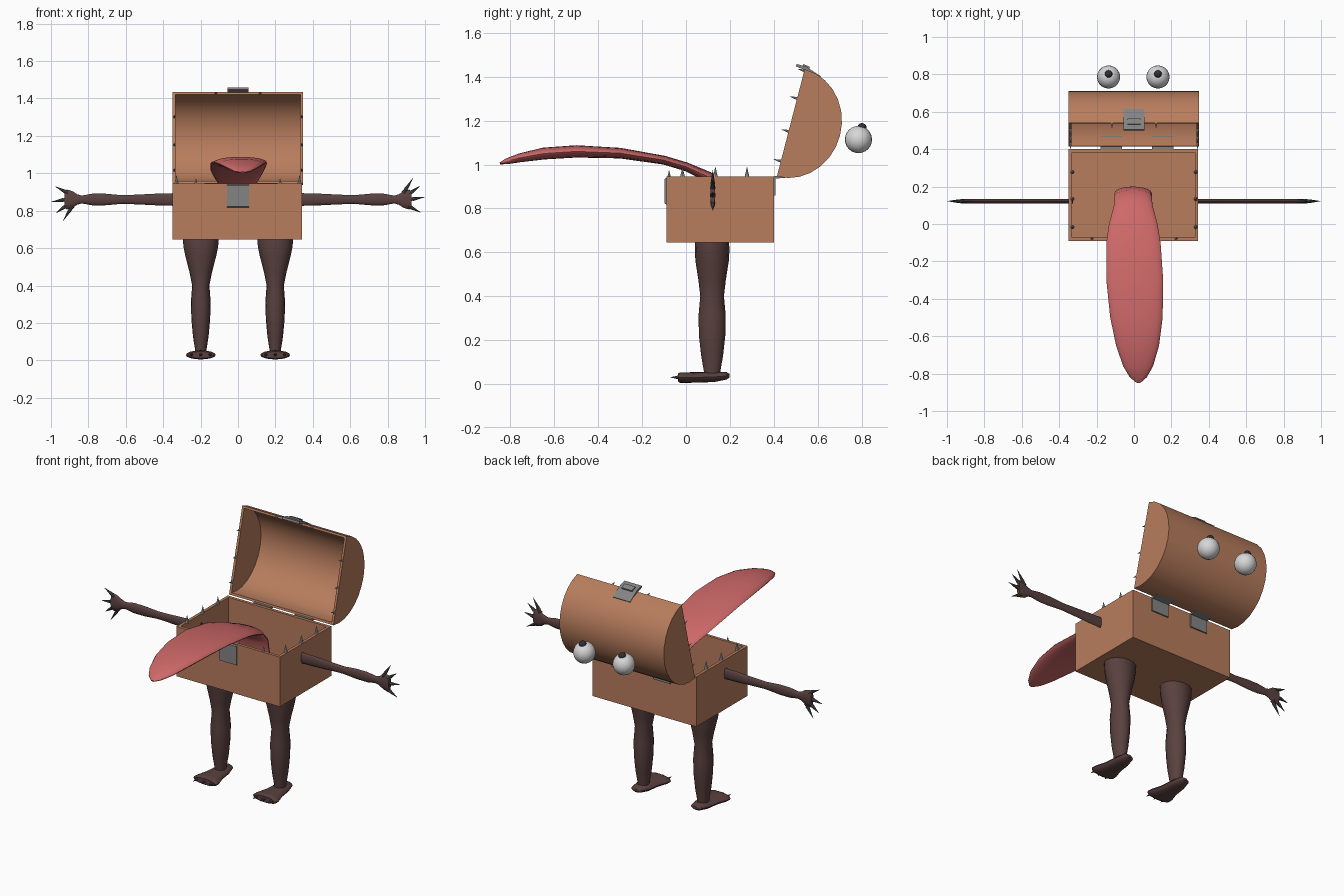
import bpy, bmesh, math
from mathutils import Vector, Matrix

if "Cube" in bpy.data.objects:
    bpy.data.objects.remove(bpy.data.objects["Cube"])

def mat(name, c):
    m = bpy.data.materials.new(name)
    m.diffuse_color = (*c, 1)
    m.use_nodes = True
    m.node_tree.nodes["Principled BSDF"].inputs["Base Color"].default_value = m.diffuse_color
    return m

WOOD = mat("wood", (0.48, 0.205, 0.11))
SKIN = mat("dark_skin", (0.10, 0.053, 0.05))
TONGUE = mat("tongue_pink", (0.62, 0.14, 0.14))
METAL = mat("grey_metal", (0.23, 0.23, 0.23))
CLAW = mat("claw_grey", (0.075, 0.08, 0.08))
TOOTH = mat("tooth_grey", (0.40, 0.41, 0.40))
WHITE = mat("eye_white", (0.68, 0.68, 0.68))
BLACK = mat("pupil_black", (0.03, 0.03, 0.033))

def finish(name, bm, material, smooth=True):
    bmesh.ops.recalc_face_normals(bm, faces=bm.faces)
    me = bpy.data.meshes.new(name)
    bm.to_mesh(me)
    bm.free()
    me.materials.append(material)
    ob = bpy.data.objects.new(name, me)
    bpy.context.collection.objects.link(ob)
    if smooth:
        bpy.context.view_layer.objects.active = ob
        ob.select_set(True)
        bpy.ops.object.shade_smooth_by_angle(angle=math.radians(40))
        ob.select_set(False)
    return ob

def loft(name, rings, material, n=16):
    """rings: (centre, half-axis u, half-axis v), joined into a closed tube"""
    bm = bmesh.new()
    loops = []
    for c, u, v in rings:
        c, u, v = Vector(c), Vector(u), Vector(v)
        loops.append([bm.verts.new(c + u * math.cos(a) + v * math.sin(a))
                      for a in (2 * math.pi * i / n for i in range(n))])
    for a, b in zip(loops, loops[1:]):
        for i in range(n):
            j = (i + 1) % n
            bm.faces.new((a[i], a[j], b[j], b[i]))
    bm.faces.new(loops[0])
    bm.faces.new(loops[-1])
    return finish(name, bm, material)

def prism(bm, profile, x0, x1):
    """extrude a (y, z) outline along x"""
    a = [bm.verts.new((x0, y, z)) for y, z in profile]
    b = [bm.verts.new((x1, y, z)) for y, z in profile]
    for i in range(len(a)):
        j = (i + 1) % len(a)
        bm.faces.new((a[i], a[j], b[j], b[i]))
    bm.faces.new(a)
    bm.faces.new(b)

def plate(name, profile, x, half, material=METAL):
    bm = bmesh.new()
    prism(bm, profile, x - half, x + half)
    return finish(name, bm, material, False)

def spike(name, base, tip, r, material, n=8):
    base, tip = Vector(base), Vector(tip)
    d = tip - base
    bm = bmesh.new()
    rot = d.to_track_quat('Z', 'Y').to_matrix().to_4x4()
    bmesh.ops.create_cone(bm, cap_ends=True, segments=n, radius1=r, radius2=r * 0.05,
                          depth=d.length, matrix=Matrix.Translation((base + tip) / 2) @ rot)
    return finish(name, bm, material)

def ball(name, c, r, material, u=20, v=12):
    bm = bmesh.new()
    bmesh.ops.create_uvsphere(bm, u_segments=u, v_segments=v, radius=r,
                              matrix=Matrix.Translation(c))
    return finish(name, bm, material)

# Open chest box
bm = bmesh.new()
bmesh.ops.create_cube(bm, size=1, matrix=Matrix.Translation((-0.003, 0.155, 0.795))
                      @ Matrix.Diagonal((0.692, 0.49, 0.30, 1)))
top = max(bm.faces, key=lambda f: f.calc_center_median().z)
bmesh.ops.inset_region(bm, faces=[top], thickness=0.025)
bmesh.ops.translate(bm, verts=bmesh.ops.extrude_discrete_faces(bm, faces=[top])["faces"][0].verts,
                    vec=(0, 0, -0.27))
finish("chest_box", bm, WOOD, False)

# Rounded lid, tilted open: arc shell plus two end walls
LC, LT, LN = Vector((0.4775, 1.19)), Vector((0.251, 0.968)), Vector((0.968, -0.251))

def lid_arc(inset, n=14):
    pts = []
    for i in range(n + 1):
        a = math.pi * i / n - math.pi / 2
        p = LC + LT * (0.2526 - inset) * math.sin(a) + LN * (0.232 - inset) * math.cos(a)
        pts.append((p.x, p.y))
    return pts

bm = bmesh.new()
outer, inner = lid_arc(0), lid_arc(0.013)
prism(bm, outer + inner[::-1], -0.335, 0.333)
prism(bm, outer, -0.35, -0.335)
prism(bm, outer, 0.333, 0.347)
bmesh.ops.remove_doubles(bm, verts=bm.verts, dist=0.0001)
finish("chest_lid", bm, WOOD)

# Latch plates and hinges
plate("latch_box_plate", [(-0.089, 0.818), (-0.097, 0.822), (-0.097, 0.935), (-0.089, 0.94)], 0, 0.058)
plate("latch_lid_plate", [(0.50, 1.447), (0.54, 1.432), (0.61, 1.392), (0.615, 1.402),
                          (0.548, 1.446), (0.505, 1.458)], 0, 0.057)
plate("latch_knuckle", [(0.53, 1.44), (0.56, 1.43), (0.565, 1.445), (0.535, 1.458)], 0, 0.035)
for i, x in enumerate((-0.122, 0.153)):
    plate(f"hinge_box_plate_{i}", [(0.399, 0.86), (0.408, 0.86), (0.408, 0.945), (0.399, 0.945)], x, 0.058)
    plate(f"hinge_lid_plate_{i}", [(0.40, 0.94), (0.41, 0.936), (0.505, 0.945), (0.505, 0.955),
                                   (0.42, 0.948), (0.40, 0.948)], x, 0.058)

# Teeth on the box rim and lid rim
for s in (-1, 1):
    for i, y in enumerate((-0.016, 0.134, 0.278)):
        x = s * 0.329
        spike(f"box_side_tooth_{s}_{i}", (x, y, 0.943), (x, y, 0.99), 0.011, TOOTH)
    spike(f"box_front_tooth_{s}", (s * 0.225, -0.077, 0.943), (s * 0.225, -0.077, 0.975), 0.008, TOOTH)
    for i, t in enumerate((-0.18, -0.04, 0.115)):
        b = LC + LT * t
        e = b - LN * 0.035
        spike(f"lid_side_tooth_{s}_{i}", (s * 0.34, b.x, b.y), (s * 0.34, e.x, e.y), 0.007, TOOTH)
    b = LC + LT * 0.245
    e = b - LN * 0.03
    spike(f"lid_front_tooth_{s}", (s * 0.118, b.x, b.y), (s * 0.118, e.x, e.y), 0.007, TOOTH)

# Eyes behind the lid
for i, x in enumerate((-0.136, 0.128)):
    ball(f"eyeball_{i}", (x, 0.786, 1.114), 0.062, WHITE)
    ball(f"pupil_{i}", (x, 0.802, 1.168), 0.021, BLACK, 12, 8)

# Tongue: y, z, x, half width, half thickness along the curled path
path = [(0.165, 0.672, -0.005, 0.10, 0.035), (0.165, 0.80, -0.005, 0.10, 0.035),
        (0.15, 0.885, -0.005, 0.10, 0.033), (0.10, 0.945, -0.004, 0.103, 0.024),
        (0.0, 0.99, -0.004, 0.130, 0.02), (-0.1, 1.02, -0.003, 0.145, 0.02),
        (-0.3, 1.052, 0.004, 0.152, 0.024), (-0.5, 1.06, 0.013, 0.14, 0.028),
        (-0.65, 1.05, 0.019, 0.115, 0.027), (-0.76, 1.03, 0.022, 0.08, 0.02),
        (-0.82, 1.014, 0.023, 0.045, 0.013), (-0.848, 1.005, 0.024, 0.012, 0.004)]
rings = []
for i, (y, z, x, w, h) in enumerate(path):
    a, b = path[max(i - 1, 0)], path[min(i + 1, len(path) - 1)]
    d = Vector((0, b[0] - a[0], b[1] - a[1])).normalized()
    rings.append(((x, y, z), (w, 0, 0), Vector((0, d.z, -d.y)) * h))
loft("tongue", rings, TONGUE, 20)

# Legs, feet and toe claws
leg = [(0.03, 0.03, 0.037), (0.06, 0.031, 0.038), (0.13, 0.042, 0.05), (0.22, 0.05, 0.06),
       (0.31, 0.053, 0.062), (0.40, 0.046, 0.054), (0.47, 0.06, 0.062), (0.56, 0.083, 0.076),
       (0.61, 0.093, 0.079), (0.655, 0.096, 0.077)]
foot = [(0.198, 0.015, 0.008, 0.038), (0.185, 0.036, 0.017, 0.037), (0.13, 0.05, 0.023, 0.032),
        (0.06, 0.058, 0.024, 0.03), (0.0, 0.078, 0.024, 0.029), (-0.027, 0.08, 0.024, 0.029),
        (-0.037, 0.07, 0.018, 0.029)]
for side, s in (("left", -1), ("right", 1)):
    x = s * 0.199
    loft(f"{side}_leg", [((x, 0.119, z), (rx, 0, 0), (0, ry, 0)) for z, rx, ry in leg], SKIN)
    loft(f"{side}_foot", [((x, y, z), (rx, 0, 0), (0, 0, rz)) for y, rx, rz, z in foot], SKIN)
    for i, dx in enumerate((-0.05, 0, 0.05)):
        spike(f"{side}_toe_claw_{i}", (x + dx, -0.033, 0.03), (x + dx, -0.072, 0.03), 0.009, CLAW)

# Arms with flat hands; the left one is turned half round
arm = [(0.325, 0.034), (0.42, 0.032), (0.54, 0.026), (0.62, 0.023), (0.71, 0.031), (0.78, 0.031),
       (0.835, 0.021), (0.86, 0.028), (0.885, 0.045), (0.915, 0.053), (0.928, 0.04)]
fingers = [((0.885, 0.035), (0.936, 0.115)), ((0.915, 0.03), (0.973, 0.073)),
           ((0.92, 0.0), (0.997, 0.012)), ((0.91, -0.035), (0.978, -0.07))]
for side, s in (("left", -1), ("right", 1)):
    z0 = 0.86
    loft(f"{side}_arm", [((s * x, 0.122, z0), (0, 0.012, 0), (0, 0, r)) for x, r in arm], SKIN, 12)
    for i, ((bx, bz), (tx, tz)) in enumerate(fingers):
        b = Vector((s * bx, 0.122, z0 + s * bz))
        t = Vector((s * tx, 0.122, z0 + s * tz))
        spike(f"{side}_finger_{i}", b, b.lerp(t, 0.55), 0.012, SKIN)
        spike(f"{side}_finger_claw_{i}", b.lerp(t, 0.2), t, 0.0105, CLAW)
